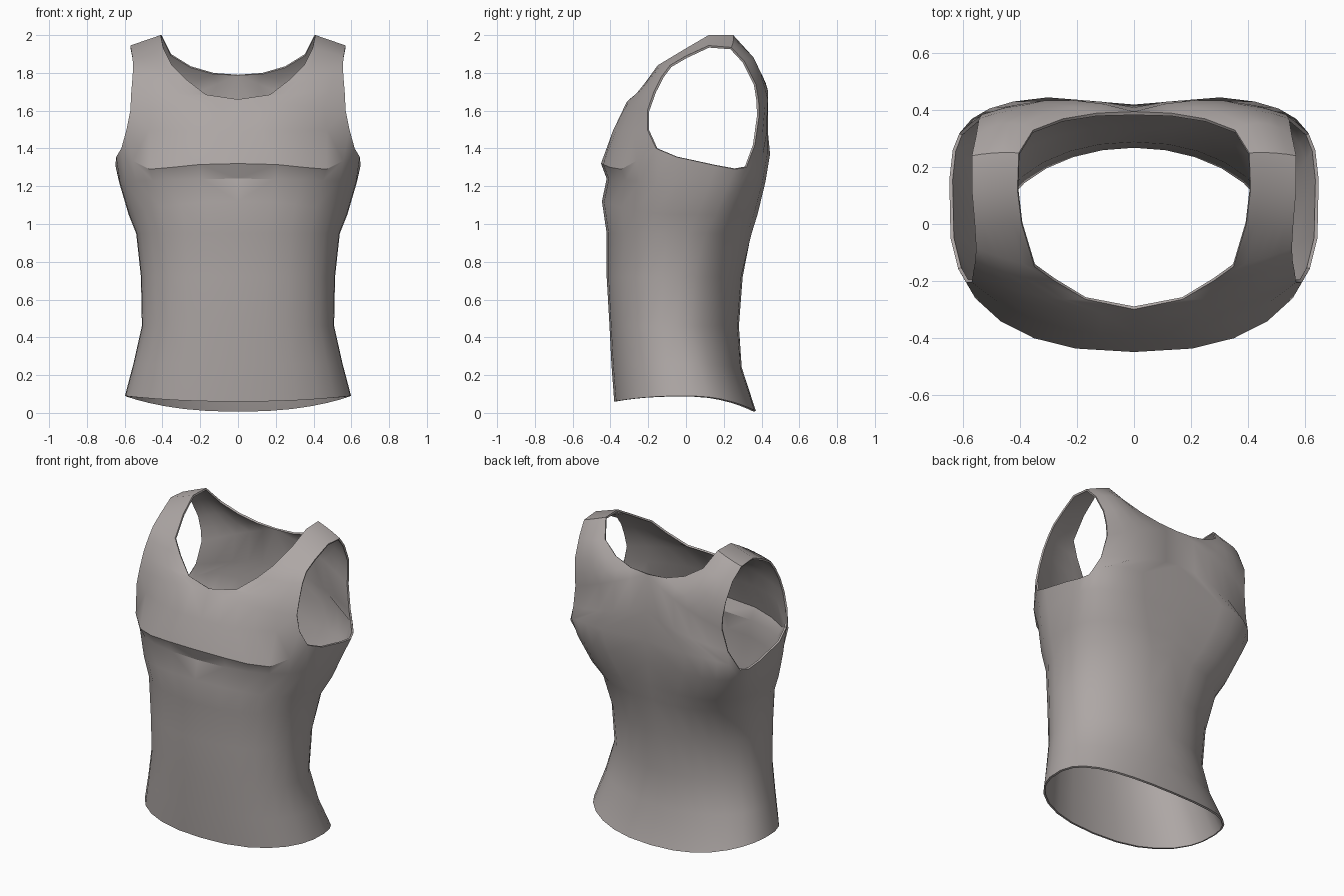
import bpy, bmesh, math
from mathutils import Vector

if "Cube" in bpy.data.objects:
    bpy.data.objects.remove(bpy.data.objects["Cube"])

fabric = bpy.data.materials.new("warm_grey_fabric")
fabric.diffuse_color = (0.42, 0.385, 0.375, 1)
fabric.use_nodes = True
fabric.node_tree.nodes["Principled BSDF"].inputs["Base Color"].default_value = fabric.diffuse_color

# Half-ring angles: front arc, underarm arc, back arc
ANGLES = ([-90 + 14 * i for i in range(6)] + [-8, 4, 16]
          + [27 + 12.6 * i for i in range(6)])


def power(v, e):
    return math.copysign(abs(v) ** e, v)


def ring(z, lift_f, lift_b, half_w, y_front, y_back, yc, nf, nb, dent=0):
    """Half cross-section of the torso, front centre to back centre."""
    pts = []
    for a in ANGLES:
        c, s = max(0, math.cos(math.radians(a))), math.sin(math.radians(a))
        n, r = (nf, yc - y_front) if s < 0 else (nb, y_back - yc)
        e = 2 / n
        x, y = half_w * c ** e, yc + r * power(s, e)
        pts.append(Vector((x, y, z + (lift_f if s < 0 else lift_b) * s * s)))
    pts[0].x = pts[-1].x = 0
    pts[-1].y -= dent
    return pts


# Torso rings from hem to bust
rings = [ring(*r) for r in (
    (0.09, -0.03, -0.08, 0.60, -0.38, 0.37, 0.00, 2.3, 2.3),
    (0.26, 0, -0.02, 0.555, -0.395, 0.295, -0.03, 2.3, 2.1),
    (0.46, 0, 0, 0.51, -0.405, 0.28, -0.07, 2.3, 2.0),
    (0.72, 0, 0, 0.515, -0.42, 0.30, -0.06, 2.3, 2.1),
    (0.95, 0, 0, 0.54, -0.42, 0.355, -0.03, 2.3, 2.4, 0.01),
    (1.05, 0.07, 0, 0.58, -0.445, 0.385, 0.0, 2.3, 2.9, 0.015),
    (1.22, 0.02, 0, 0.63, -0.42, 0.425, 0.04, 2.4, 3.6, 0.025),
    (1.30, 0, 0, 0.65, -0.45, 0.45, 0.05, 2.45, 4.0, 0.03))]
# Bust line dips beside the centre and climbs to the front of the armhole
BUST_Z = (1.32, 1.315, 1.30, 1.29, 1.335, 1.40, 1.355, 1.31, 1.29, 1.30,
          1.34, 1.36, 1.37, 1.37, 1.37)
for p, z in zip(rings[-1], BUST_Z):
    p.z = z

# Chest, strap and back: neckline edge, armhole edge, bulge in y
SWEEP = (
    ((0, -.385, 1.49), (.59, -.205, 1.50), -.06),
    ((0, -.30, 1.66), (.57, -.205, 1.60), -.05),
    ((.17, -.265, 1.685), (.565, -.17, 1.70), -.03),
    ((.28, -.20, 1.77), (.558, -.13, 1.78), -.015),
    ((.35, -.15, 1.84), (.555, -.085, 1.84), -.005),
    ((.395, 0, 1.93), (.56, 0, 1.89), 0),
    ((.41, .12, 2.0), (.57, .12, 1.945), 0),
    ((.405, .25, 2.0), (.57, .24, 1.935), .005),
    ((.355, .33, 1.90), (.555, .31, 1.86), .035),
    ((.25, .37, 1.835), (.545, .37, 1.74), .03),
    ((.13, .39, 1.80), (.535, .385, 1.65), .035),
    ((0, .395, 1.79), (.53, .387, 1.57), .045),
    ((0, .41, 1.55), (.56, .365, 1.42), .045))

bm = bmesh.new()


def bridge(rows):
    for low, high in zip(rows, rows[1:]):
        for c in range(len(low) - 1):
            bm.faces.new((low[c], low[c + 1], high[c + 1], high[c]))


torso = [[bm.verts.new(p) for p in r] for r in rings]
bridge(torso)
bust = torso[-1]
upper = [bust[:6]]
for inner, outer, bulge in SWEEP:
    a, b = Vector(inner), Vector(outer)
    upper.append([bm.verts.new(a.lerp(b, t) + Vector((0, bulge * 4 * t * (1 - t), 0)))
                  for t in (i / 5 for i in range(6))])
upper.append(bust[:8:-1])
bridge(upper)

mesh = bpy.data.meshes.new("tank_top")
bm.to_mesh(mesh)
bm.free()
mesh.materials.append(fabric)
top = bpy.data.objects.new("tank_top", mesh)
bpy.context.collection.objects.link(top)
bpy.context.view_layer.objects.active = top
top.select_set(True)

# Mirror to the left side, then give the cloth its thickness
mirror = top.modifiers.new("mirror", 'MIRROR')
mirror.use_clip = True
cloth = top.modifiers.new("cloth_thickness", 'SOLIDIFY')
cloth.thickness = 0.012
cloth.offset = -1
for m in ("mirror", "cloth_thickness"):
    bpy.ops.object.modifier_apply(modifier=m)
bpy.ops.object.shade_smooth_by_angle(angle=math.radians(32))
